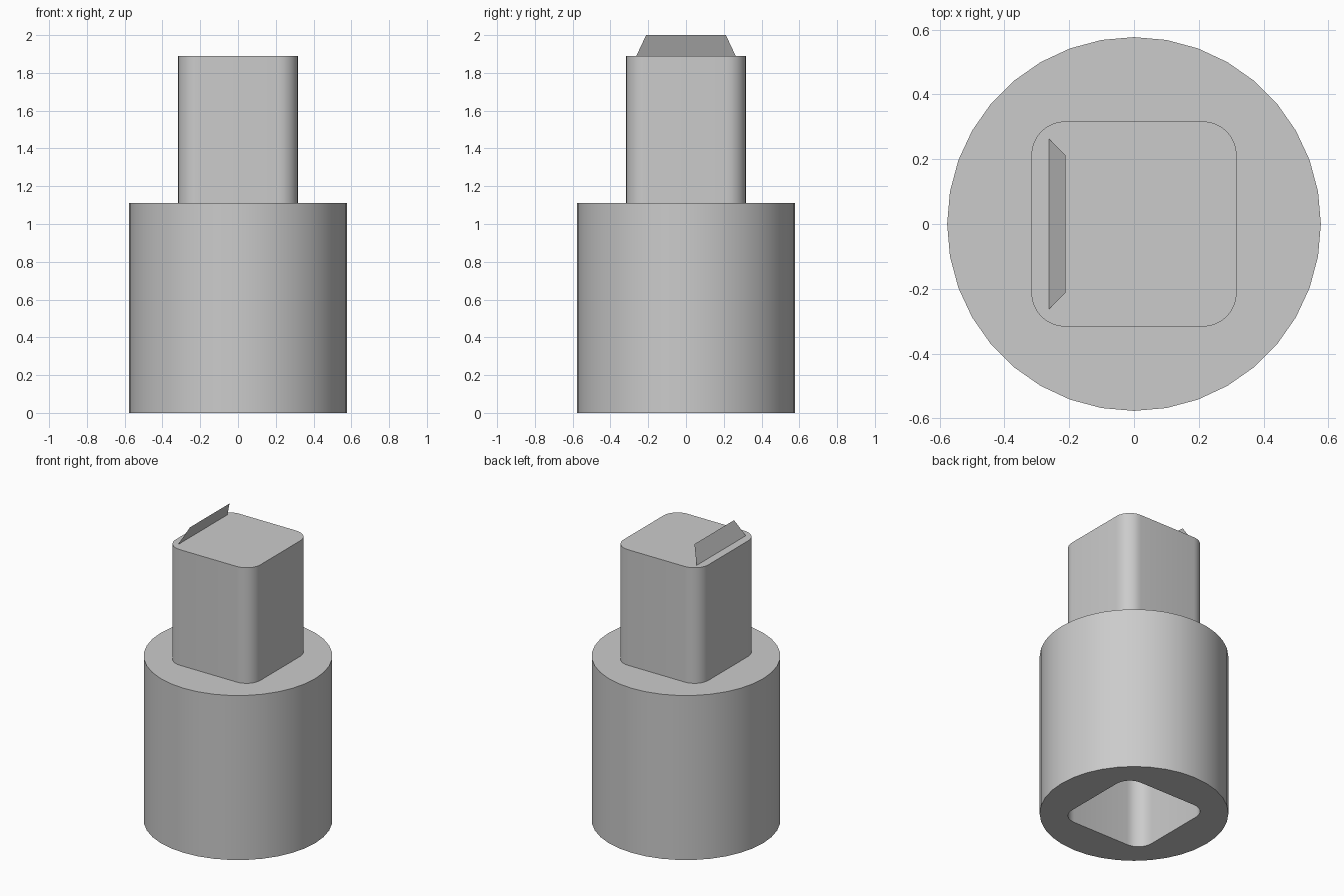
import bpy
import bmesh
from math import sin, cos, pi

cube = bpy.data.objects.get("Cube")
if cube:
    bpy.data.objects.remove(cube, do_unlink=True)

RADIUS = 0.577       # round body
SHOULDER = 1.11      # top of the body
POST_TOP = 1.89
TIP = 2.0
HALF = 0.317         # half width of the square drive
CORNER = 0.105       # corner radius of the square drive
SOCKET_DEPTH = 0.79

grey = bpy.data.materials.new("plain grey")
grey.use_nodes = True
grey.diffuse_color = (0.6, 0.6, 0.6, 1)
grey.node_tree.nodes["Principled BSDF"].inputs["Base Color"].default_value = grey.diffuse_color


def circle(radius, sides=36):
    return [(radius * cos(2 * pi * i / sides), radius * sin(2 * pi * i / sides))
            for i in range(sides)]


def rounded_square(half, corner, steps=8):
    inner = half - corner
    points = []
    for k, (sx, sy) in enumerate([(1, 1), (-1, 1), (-1, -1), (1, -1)]):
        for i in range(steps + 1):
            a = (k + i / steps) * pi / 2
            points.append((sx * inner + corner * cos(a), sy * inner + corner * sin(a)))
    return points


def ring(bm, outline, z):
    return [bm.verts.new((x, y, z)) for x, y in outline]


def wall(bm, low, high):
    for i in range(len(low)):
        j = (i + 1) % len(low)
        bm.faces.new((low[i], low[j], high[j], high[i]))


def annulus(bm, *rings):
    edges = []
    for verts in rings:
        for a, b in zip(verts, verts[1:] + verts[:1]):
            edges.append(bm.edges.get((a, b)) or bm.edges.new((a, b)))
    bmesh.ops.triangle_fill(bm, edges=edges, use_beauty=True)


def finish(bm, name):
    bmesh.ops.recalc_face_normals(bm, faces=bm.faces[:])
    mesh = bpy.data.meshes.new(name)
    bm.to_mesh(mesh)
    bm.free()
    mesh.materials.append(grey)
    obj = bpy.data.objects.new(name, mesh)
    bpy.context.collection.objects.link(obj)
    bpy.ops.object.select_all(action='DESELECT')
    obj.select_set(True)
    bpy.context.view_layer.objects.active = obj
    bpy.ops.object.shade_smooth_by_angle(angle=pi / 6)
    return obj


square = rounded_square(HALF, CORNER)

# Round body with a blind square socket in the underside
bm = bmesh.new()
outer_low, outer_high = ring(bm, circle(RADIUS), 0), ring(bm, circle(RADIUS), SHOULDER)
socket_low, socket_high = ring(bm, square, 0), ring(bm, square, SOCKET_DEPTH)
wall(bm, outer_low, outer_high)
wall(bm, socket_low, socket_high)
bm.faces.new(outer_high)
bm.faces.new(socket_high)
annulus(bm, outer_low, socket_low)
finish(bm, "socket_body")

# Square drive post
bm = bmesh.new()
post_low, post_high = ring(bm, square, SHOULDER), ring(bm, square, POST_TOP)
wall(bm, post_low, post_high)
bm.faces.new(post_high)
bm.faces.new(post_low[::-1])
finish(bm, "drive_post")

# Thin sloping tab on the right edge of the post
bm = bmesh.new()
low, high = 0.263, 0.211
bm.faces.new([bm.verts.new(p) for p in (
    (-low, low, POST_TOP), (-low, -low, POST_TOP),
    (-high, -high, TIP), (-high, high, TIP))])
finish(bm, "tip_tab")
